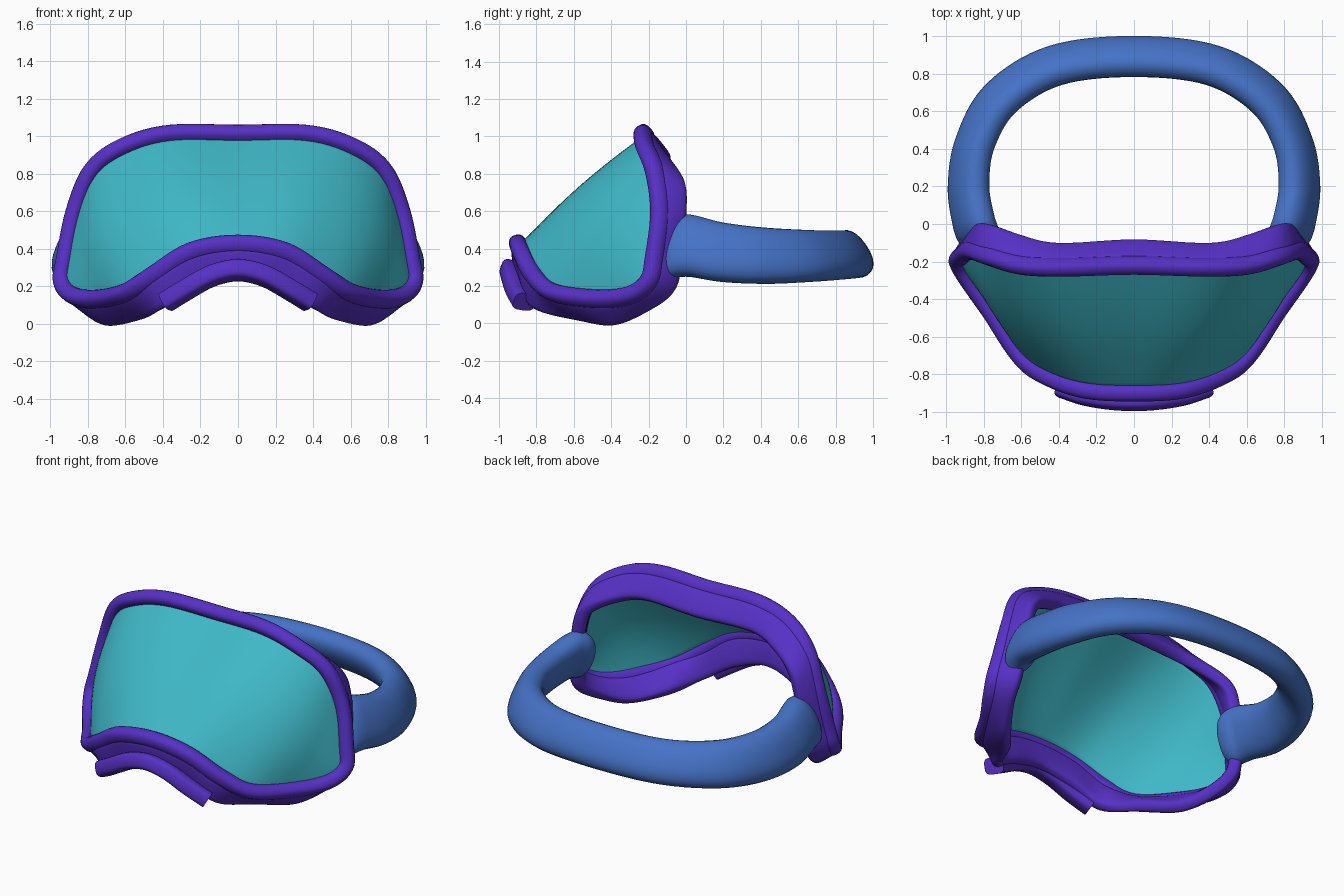
import bpy, bmesh, math
from mathutils import Vector as V

if "Cube" in bpy.data.objects:
    bpy.data.objects.remove(bpy.data.objects["Cube"])

UP = V((0, 0, 1))


def spline(pts, steps, closed):
    """Catmull-Rom samples through pts."""
    p = [V(q) for q in pts]
    n = len(p)
    if closed:
        get = lambda i: p[i % n]
    else:
        ext = [2 * p[0] - p[1]] + p + [2 * p[-1] - p[-2]]
        get = lambda i: ext[i + 1]
    out = []
    for i in range(n if closed else n - 1):
        a, b, c, d = (get(i + k) for k in (-1, 0, 1, 2))
        for s in range(steps):
            t = s / steps
            out.append(0.5 * (2 * b + (c - a) * t + (2 * a - 5 * b + 4 * c - d) * t * t
                              + (3 * b - a - 3 * c + d) * t ** 3))
    if not closed:
        out.append(p[-1])
    return out


def mirror_path(half, closed):
    """Half path starting at x = 0, completed on the -x side."""
    other = [(-x, y, z) for x, y, z in half]
    if closed:
        return half + other[-2:0:-1]
    return other[:0:-1] + half


def ring(c, u, v, power=2.0, n=20):
    """Superellipse cross-section around c with half axes u and v."""
    f = lambda a: math.copysign(abs(a) ** (2 / power), a)
    return [c + u * f(math.cos(2 * math.pi * i / n)) + v * f(math.sin(2 * math.pi * i / n))
            for i in range(n)]


def make(name, bm, rgb, angle=50):
    bmesh.ops.remove_doubles(bm, verts=bm.verts, dist=1e-5)
    bmesh.ops.recalc_face_normals(bm, faces=bm.faces)
    me = bpy.data.meshes.new(name)
    bm.to_mesh(me)
    bm.free()
    ob = bpy.data.objects.new(name, me)
    bpy.context.collection.objects.link(ob)
    mat = bpy.data.materials.new(name + "_colour")
    mat.diffuse_color = (*rgb, 1)
    mat.use_nodes = True
    mat.node_tree.nodes["Principled BSDF"].inputs["Base Color"].default_value = mat.diffuse_color
    me.materials.append(mat)
    bpy.ops.object.select_all(action='DESELECT')
    ob.select_set(True)
    bpy.context.view_layer.objects.active = ob
    bpy.ops.object.shade_smooth_by_angle(angle=math.radians(angle))
    return ob


def loft(name, rings, closed, rgb):
    bm = bmesh.new()
    rows = [[bm.verts.new(p) for p in r] for r in rings]
    n = len(rows[0])
    for k in range(len(rows) if closed else len(rows) - 1):
        a, b = rows[k], rows[(k + 1) % len(rows)]
        for i in range(n):
            bm.faces.new((a[i], a[(i + 1) % n], b[(i + 1) % n], b[i]))
    if not closed:
        bm.faces.new(rows[0])
        bm.faces.new(rows[-1])
    return make(name, bm, rgb)


PURPLE, TEAL, BLUE = (0.095, 0.03, 0.56), (0.05, 0.48, 0.57), (0.06, 0.17, 0.57)

# Front rim loop and rear face-side loop, half of each from top centre to nose
rim_half = [(0, -.22, 1.01), (.36, -.23, 1.01), (.6, -.22, .945), (.775, -.17, .82),
            (.87, -.14, .6), (.92, -.17, .35), (.937, -.2, .225), (.88, -.3, .15),
            (.76, -.47, .13), (.6, -.71, .165), (.45, -.82, .26), (.25, -.885, .385), (0, -.90, .425)]
back_half = [(0, -.10, .86), (.4, -.12, .86), (.6, -.07, .81), (.755, -.01, .72),
             (.80, -.005, .6), (.82, -.03, .4), (.84, -.06, .2), (.79, -.2, .085),
             (.68, -.37, .005), (.52, -.56, .035), (.4, -.79, .08), (.22, -.84, .185), (0, -.87, .24)]
rim = spline(mirror_path(rim_half, True), 6, True)
back = spline(mirror_path(back_half, True), 6, True)
N = len(rim)

# Rim tube and the padded skirt behind it
rim_rings, skirt_rings = [], []
for k in range(N):
    tan = (rim[(k + 1) % N] - rim[k - 1]).normalized()
    d = back[k] - rim[k]
    side = d.cross(tan).normalized()
    u = tan.cross(side).normalized()
    rim_rings.append(ring(rim[k], u * .05, side * .046, 2.4, 16))
    skirt_rings.append(ring((rim[k] + back[k]) / 2, d / 2, side * .043, 3.5, 20))
loft("front_rim", rim_rings, True, PURPLE)
loft("face_skirt", skirt_rings, True, PURPLE)

# Lens: ruled between upper and lower rim edges with a slight outward bulge
bm = bmesh.new()
half, q, M = N // 2, N // 4, 14
rows = []
for k in range(-q, q + 1):
    top, bot = rim[k % N], rim[(half - k) % N]
    e = abs(k) / q
    amp = .025 + .025 * math.sin(math.pi * e)
    if e > .6:
        amp *= (1 - e) / .4
    out = V((.75 * (top.x + bot.x) / 2, -.6, .35 * (1 - e))).normalized()
    rows.append([bm.verts.new(top.lerp(bot, j / M) + out * (amp * math.sin(math.pi * j / M) - .015))
                 for j in range(M + 1)])
for a, b in zip(rows, rows[1:]):
    for j in range(M):
        bm.faces.new((a[j], a[j + 1], b[j + 1], b[j]))
lens = make("lens", bm, TEAL)
sol = lens.modifiers.new("thickness", 'SOLIDIFY')
sol.thickness = .01
sol.offset = 0

# Nose guard: squared band arching under the rim
nose = spline(mirror_path([(0, -.93, .285), (.14, -.922, .255), (.27, -.9, .185), (.385, -.862, .115)],
                          False), 6, False)
rings = []
for k, p in enumerate(nose):
    tan = (nose[min(k + 1, len(nose) - 1)] - nose[max(k - 1, 0)]).normalized()
    u = (V((0, -1, .35)) - tan * V((0, -1, .35)).dot(tan)).normalized()
    rings.append(ring(p, u * .064, tan.cross(u) * .052, 3.5, 20))
loft("nose_guard", rings, False, PURPLE)

# Head strap: leaning oval band with rounded ends
strap = spline(mirror_path([(0, .893, .372), (.42, .845, .368), (.71, .67, .362), (.848, .43, .362),
                            (.882, .2, .38), (.856, .02, .415), (.83, -.06, .405), (.815, -.125, .39)],
                           False), 8, False)
rings = []
for k, p in enumerate(strap):
    t = strap[min(k + 1, len(strap) - 1)] - strap[max(k - 1, 0)]
    o = V((t.y, -t.x, 0)).normalized()
    if o.dot(p - V((0, .3, 0))) < 0:
        o = -o
    f = max(0, min(1, (.89 - p.y) / .9))
    lean = .6 - .2 * min(1, 2 * f)
    u = o * math.cos(lean) + UP * math.sin(lean)
    v = UP * math.cos(lean) - o * math.sin(lean)
    s = max(0, min(1, (p.y + .125) / .09))
    cap = .5 + .5 * math.sqrt(1 - (1 - s) ** 2)
    rings.append(ring(p, u * (.085 + .01 * f) * cap, v * (.138 + .036 * f) * cap, 2.3, 24))
loft("head_strap", rings, False, BLUE)
